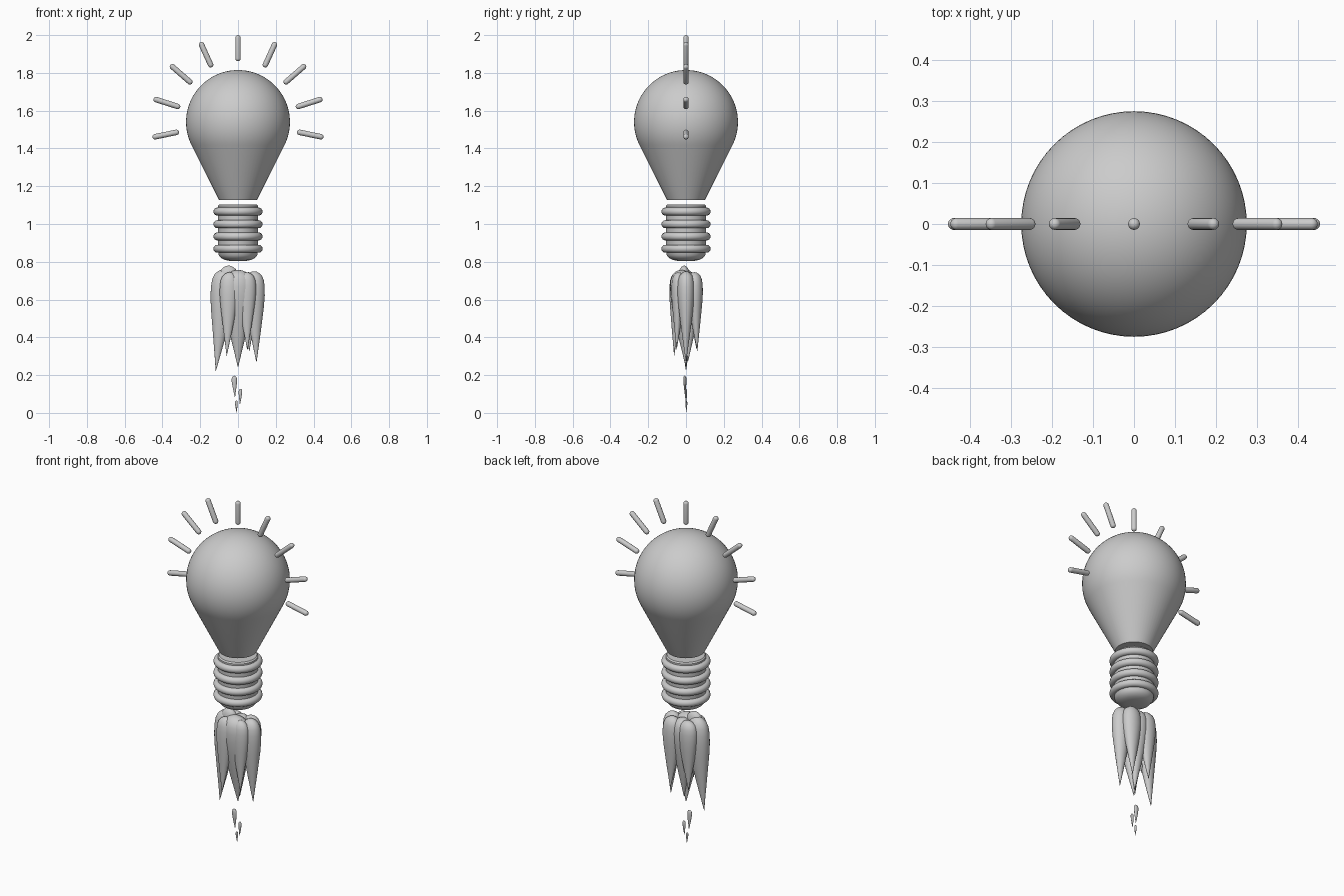
import bpy, bmesh
from math import sin, cos, pi, radians
from mathutils import Vector

if "Cube" in bpy.data.objects:
    bpy.data.objects.remove(bpy.data.objects["Cube"])


def lathe(name, profile, seg=48, place=None):
    """Revolve (radius, z) points about z; place() may bend each vertex afterwards."""
    bm = bmesh.new()
    rings = []
    for r, z in profile:
        rings.append([bm.verts.new((r * cos(2 * pi * i / seg), r * sin(2 * pi * i / seg), z))
                      for i in range(seg)])
    for a, b in zip(rings, rings[1:]):
        for i in range(seg):
            j = (i + 1) % seg
            bm.faces.new((a[i], a[j], b[j], b[i]))
    bmesh.ops.remove_doubles(bm, verts=bm.verts, dist=1e-5)
    if place:
        for v in bm.verts:
            v.co = place(v.co.copy())
    bmesh.ops.recalc_face_normals(bm, faces=bm.faces)
    mesh = bpy.data.meshes.new(name)
    bm.to_mesh(mesh)
    bm.free()
    ob = bpy.data.objects.new(name, mesh)
    bpy.context.collection.objects.link(ob)
    bpy.ops.object.select_all(action='DESELECT')
    ob.select_set(True)
    bpy.context.view_layer.objects.active = ob
    bpy.ops.object.shade_smooth_by_angle(angle=radians(40))
    return ob


def arc(radius, zc, a0, a1, n, rc=0.0):
    pts = []
    for i in range(n + 1):
        a = radians(a0 + (a1 - a0) * i / n)
        pts.append((max(0.0, rc + radius * cos(a)), zc + radius * sin(a)))
    return pts


# glass bulb: round top flowing into a tapered neck
lathe("bulb_glass", arc(0.275, 1.54, 90, -26.6, 32) + [(0.1, 1.127), (0, 1.127)], 64)

# screw base: core with domed bottom, and four thread rings
lathe("screw_core", [(0, 1.103), (0.1, 1.103), (0.107, 1.096), (0.107, 0.86), (0.102, 0.835),
                     (0.09, 0.82), (0.07, 0.81), (0.045, 0.805), (0, 0.803)], 48)
for k, z in enumerate((1.066, 0.999, 0.934, 0.869)):
    lathe(f"thread_ring_{k}", arc(0.021, z, 0, 360, 16, 0.109), 48)


# light rays: capsules fanned around the bulb
def ray(name, p, q, r=0.0145):
    a, b = Vector((p[0], 0, p[1])), Vector((q[0], 0, q[1]))
    length = (b - a).length
    rot = Vector((0, 0, 1)).rotation_difference(b - a)
    prof = arc(r, r, -90, 0, 6) + arc(r, length - r, 0, 90, 6)
    lathe(name, prof, 16, lambda co: a + rot @ co)


ray("ray_top", (0, 1.862), (0, 2.0))
side_rays = [((0.139, 1.83), (0.199, 1.962)), ((0.244, 1.743), (0.358, 1.842)),
             ((0.306, 1.618), (0.447, 1.663)), ((0.312, 1.488), (0.453, 1.459))]
for k, (p, q) in enumerate(side_rays):
    for s, side in ((1, "right"), (-1, "left")):
        ray(f"ray_{side}_{k}", (s * p[0], p[1]), (s * q[0], q[1]))

# flame tongue shape: (share of length from top, relative width)
TONGUE = [(0, 0), (0.005, 0.25), (0.02, 0.5), (0.05, 0.76), (0.1, 0.93), (0.17, 1), (0.27, 0.99),
          (0.4, 0.87), (0.55, 0.67), (0.7, 0.46), (0.85, 0.23), (0.95, 0.08), (1, 0)]


def tongue(name, top, size, tip, seg=24):
    top, tip = Vector(top), Vector(tip)

    def place(co):
        t = co.z
        c = top.lerp(tip, t)
        f = t * t * 0.5 + t * 0.5
        c.x = top.x + (tip.x - top.x) * f
        c.y = top.y + (tip.y - top.y) * f
        return c + Vector((co.x * size[0], co.y * size[1], 0))
    lathe(name, [(w, t) for t, w in TONGUE], seg, place)


# exhaust flame: overlapping tongues
tongue("flame_centre", (0, -0.025, 0.757), (0.082, 0.062), (0, 0, 0.24))
tongue("flame_left", (-0.075, 0.0, 0.76), (0.064, 0.05), (-0.118, 0.0, 0.22))
tongue("flame_right", (0.085, 0.0, 0.75), (0.055, 0.045), (0.098, 0.0, 0.265))
tongue("flame_front_left", (-0.045, -0.05, 0.745), (0.05, 0.036), (-0.06, -0.063, 0.3))
tongue("flame_front_right", (0.045, -0.04, 0.745), (0.05, 0.036), (0.05, -0.05, 0.33))
tongue("flame_back_right", (0.055, 0.045, 0.745), (0.055, 0.042), (0.06, 0.06, 0.325))
tongue("flame_back_left", (-0.045, 0.045, 0.745), (0.055, 0.042), (-0.055, 0.055, 0.34))
tongue("flame_back_centre", (0.0, 0.03, 0.745), (0.06, 0.055), (0.005, 0.01, 0.27))
tongue("flame_crown", (-0.05, -0.01, 0.78), (0.05, 0.03), (-0.05, 0, 0.4))

# sparks below the flame
tongue("spark_large", (-0.02, -0.006, 0.197), (0.014, 0.008), (-0.016, -0.004, 0.08), 12)
tongue("spark_medium", (0.013, 0.0, 0.128), (0.009, 0.006), (0.01, 0.0, 0.04), 12)
tongue("spark_small", (-0.009, 0.002, 0.065), (0.007, 0.005), (-0.007, 0.002, 0.0), 12)
